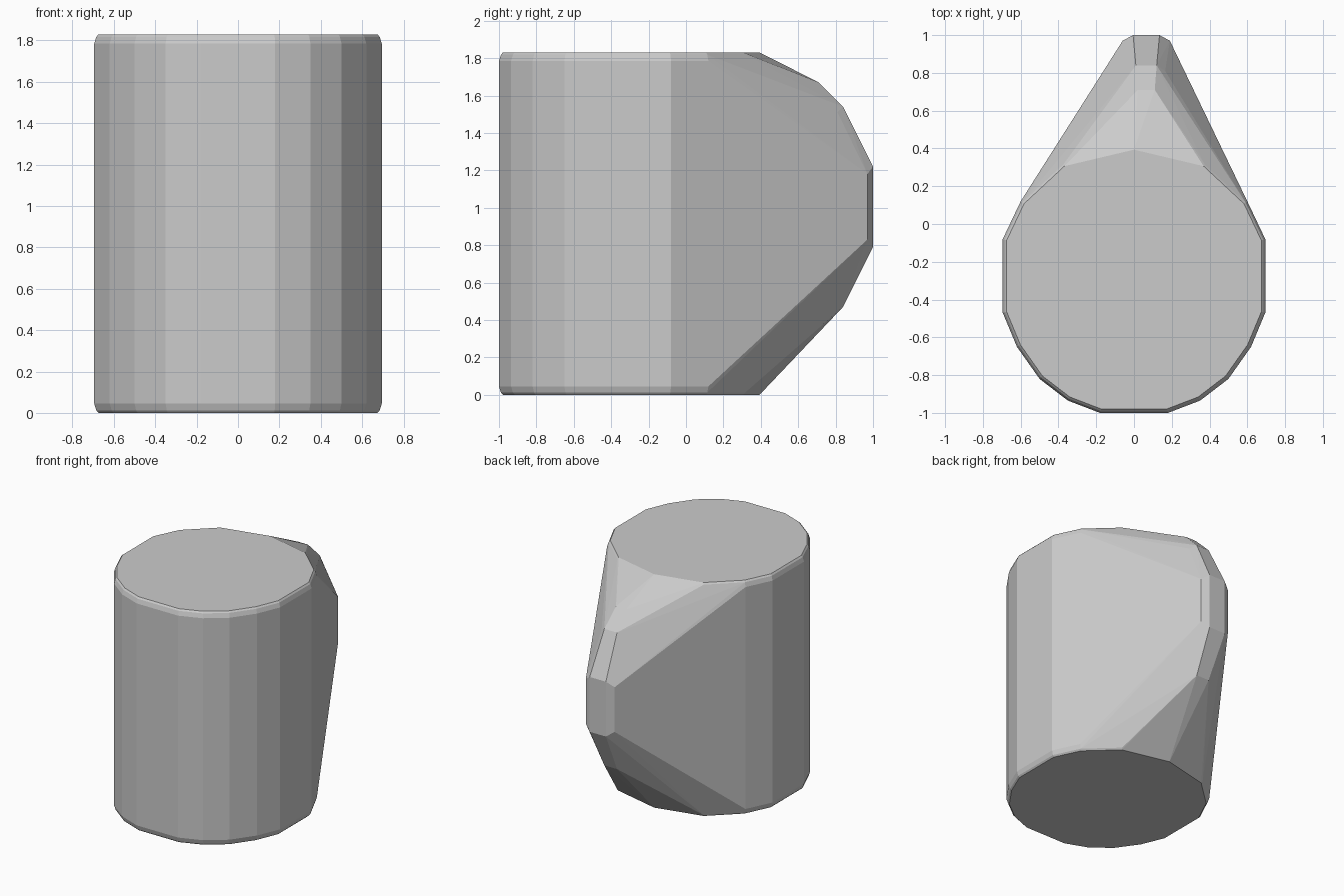
import bpy, bmesh

if "Cube" in bpy.data.objects:
    bpy.data.objects.remove(bpy.data.objects["Cube"])

CY = -0.3  # centre of the round body
points = []

# Round body: mirrored half outline, with bevelled rims top and bottom
half = [(0.18, -1.0), (0.35, -0.935), (0.5, -0.82), (0.62, -0.65), (0.695, -0.47),
        (0.695, -0.08), (0.6, 0.12), (0.38, 0.325), (0.0, 0.415)]
for z, s in [(0.0, 0.97), (0.012, 0.985), (0.045, 1.0), (1.785, 1.0), (1.818, 0.985), (1.83, 0.97)]:
    for x, y in half:
        for side in (-1, 1):
            points.append((side * x * s, CY + (y - CY) * s, z))

# Handle bulge: outer strip (narrow) and side strip (wide), offset in x
HX = 0.065
outer = [(0.71, 1.67), (0.84, 1.54), (1.0, 1.22), (1.0, 0.79), (0.84, 0.47)]
inner = [(0.70, 1.62), (0.81, 1.51), (0.97, 1.18), (0.97, 0.83), (0.81, 0.50)]
for strip, widths in ((outer, (0.045, 0.055, 0.07, 0.07, 0.055)),
                      (inner, (0.09, 0.10, 0.125, 0.125, 0.10))):
    for (y, z), w in zip(strip, widths):
        points += [(HX - w, y, z), (HX + w, y, z)]

# Wrap everything in one convex shell
bm = bmesh.new()
for p in points:
    bm.verts.new(p)
res = bmesh.ops.convex_hull(bm, input=bm.verts[:])
loose = [v for v in bm.verts if not v.link_faces]
bmesh.ops.delete(bm, geom=loose, context='VERTS')
bmesh.ops.dissolve_limit(bm, angle_limit=0.02, verts=bm.verts[:], edges=bm.edges[:])
bmesh.ops.recalc_face_normals(bm, faces=bm.faces[:])

mesh = bpy.data.meshes.new("mug_shell")
bm.to_mesh(mesh)
bm.free()
shell = bpy.data.objects.new("mug_shell", mesh)
bpy.context.collection.objects.link(shell)
